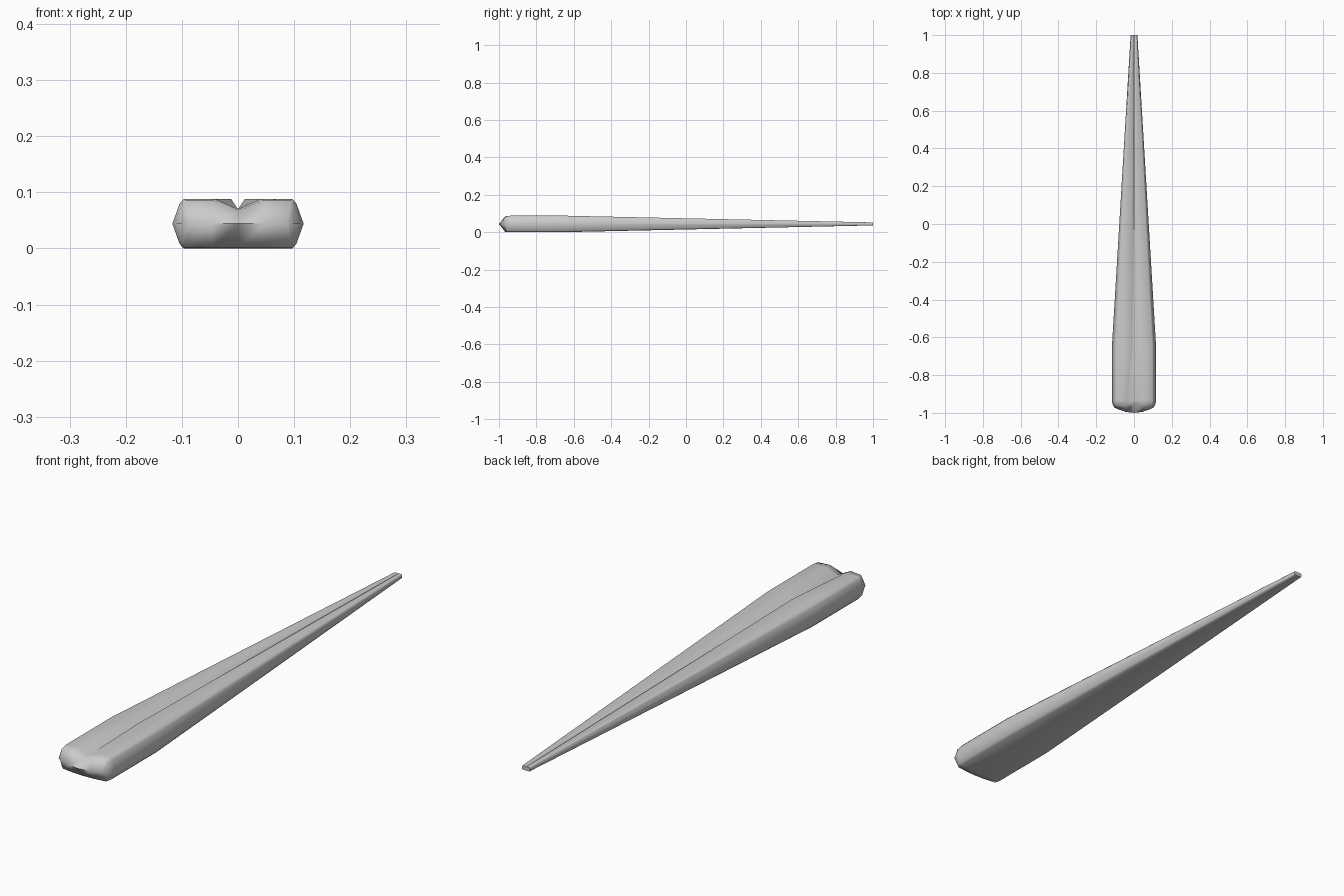
import bpy, bmesh, math

if "Cube" in bpy.data.objects:
    bpy.data.objects.remove(bpy.data.objects["Cube"])

ZC = 0.044  # mid-height of the bar


def section(y, half_w, half_h, groove_w, groove_d):
    """Closed cross-section: flat bottom, pointed sides, V groove on top."""
    k = half_w / 0.117
    c, b = 0.097 * k, 0.104 * k
    half = [(groove_w, half_h), (c, half_h), (b, half_h * 0.82), (half_w, 0),
            (b, -half_h * 0.82), (c, -half_h), (groove_w, -half_h)]
    pts = [(0, half_h - groove_d)] + half + [(0, -half_h)]
    pts += [(-x, z) for x, z in reversed(half)]
    return [(x, y, ZC + z) for x, z in pts]


def bow(x):
    return 0.027 * (x / 0.1) ** 2


# Nose: ridge line collapsed onto the mid-height, then the chamfered rim
ridge = [(x, -1 + bow(x), ZC) for x, _, _ in section(0, 0.106, 0.04, 0.045, 0)]
rim = [(x, -0.967 + 0.35 * bow(x), z)
       for x, _, z in section(0, 0.113, 0.042, 0.045, 0.02)]
rim[0] = (0, -0.95, rim[0][2])

rings = [
    ridge,
    rim,
    section(-0.935, 0.117, 0.044, 0.040, 0.018),
    section(-0.65, 0.117, 0.044, 0.012, 0.018),
    section(1.0, 0.018, 0.008, 0.002, 0.003),
]

# Tapered bar lofted through the sections
bm = bmesh.new()
loops = [[bm.verts.new(p) for p in ring] for ring in rings]
n = len(loops[0])
for a, b in zip(loops, loops[1:]):
    for i in range(n):
        j = (i + 1) % n
        bm.faces.new((a[i], a[j], b[j], b[i]))
bm.faces.new(loops[-1])
bmesh.ops.remove_doubles(bm, verts=bm.verts, dist=0.0002)
bmesh.ops.recalc_face_normals(bm, faces=bm.faces)

mesh = bpy.data.meshes.new("tapered_bar")
bm.to_mesh(mesh)
bm.free()
bar = bpy.data.objects.new("tapered_bar", mesh)
bpy.context.collection.objects.link(bar)
bpy.context.view_layer.objects.active = bar
bar.select_set(True)
bpy.ops.object.shade_smooth_by_angle(angle=math.radians(82))
